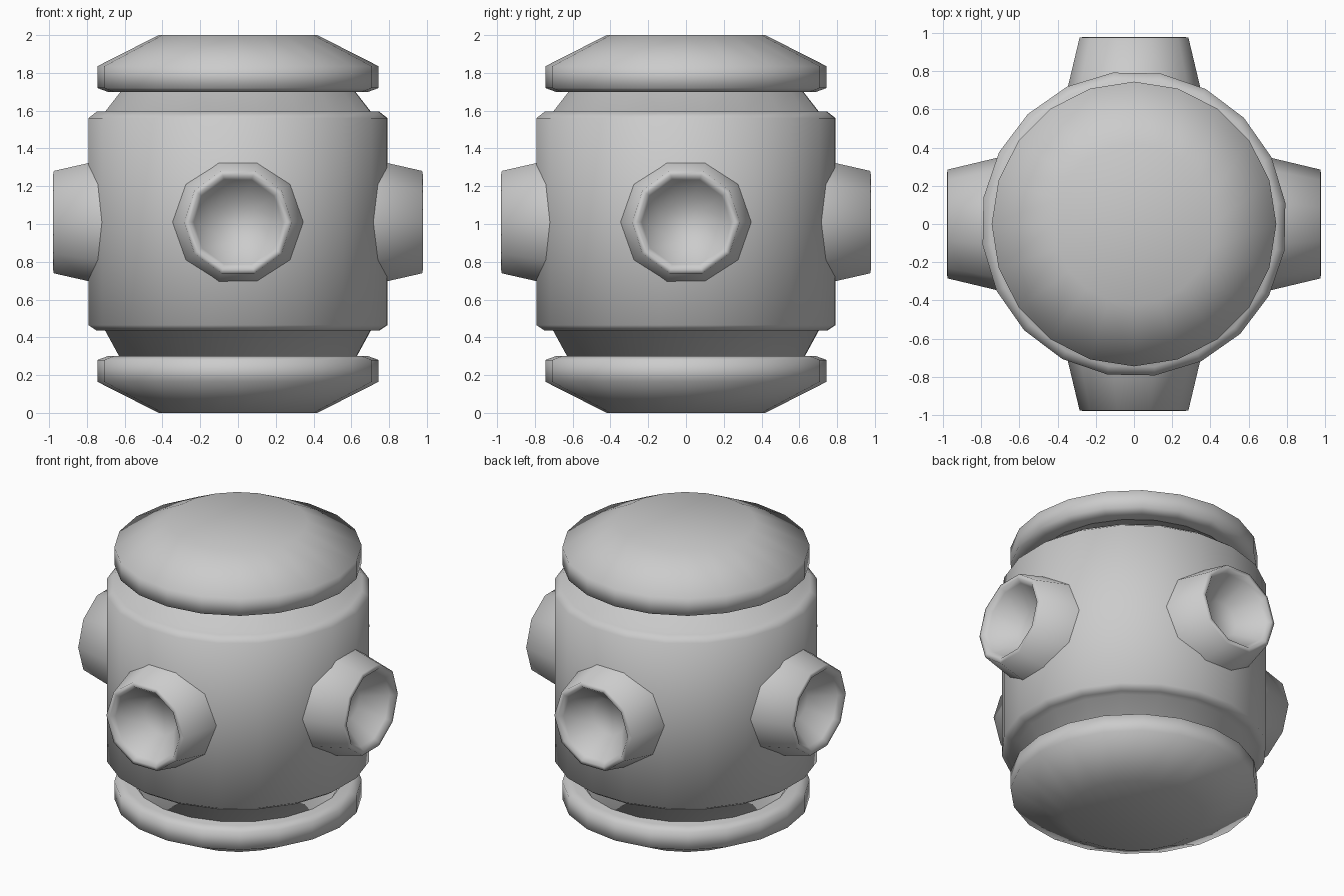
import bpy, bmesh, math
from mathutils import Matrix, Vector

if "Cube" in bpy.data.objects:
    bpy.data.objects.remove(bpy.data.objects["Cube"])


def lathe(name, profile, sides, offset=0.0, matrix=Matrix(), closed_caps=True):
    """Revolve (radius, height) points about z, then place with matrix."""
    bm = bmesh.new()
    rings = []
    for r, z in profile:
        ring = []
        for i in range(sides):
            a = math.radians(offset) + 2 * math.pi * i / sides
            ring.append(bm.verts.new(matrix @ Vector((r * math.cos(a), r * math.sin(a), z))))
        rings.append(ring)
    for a, b in zip(rings, rings[1:]):
        for i in range(sides):
            j = (i + 1) % sides
            bm.faces.new((a[i], a[j], b[j], b[i]))
    if closed_caps:
        bm.faces.new(rings[0][::-1])
        bm.faces.new(rings[-1])
    bmesh.ops.recalc_face_normals(bm, faces=bm.faces[:])
    mesh = bpy.data.meshes.new(name)
    bm.to_mesh(mesh)
    bm.free()
    obj = bpy.data.objects.new(name, mesh)
    bpy.context.collection.objects.link(obj)
    bpy.ops.object.select_all(action='DESELECT')
    obj.select_set(True)
    bpy.context.view_layer.objects.active = obj
    bpy.ops.object.shade_smooth_by_angle(angle=math.radians(70))
    return obj


# Main drum with tapered necks at both ends
lathe("drum_body", [(0.63, 0.29), (0.71, 0.435), (0.755, 0.435), (0.80, 0.465),
                    (0.80, 1.56), (0.755, 1.595), (0.71, 1.595), (0.62, 1.71)], 20, 8)

# Domed end caps, the top one mirrored from the bottom one
cap = [(0.42, 0.0), (0.745, 0.165), (0.745, 0.28), (0.69, 0.30)]
lathe("bottom_cap", cap, 20)
lathe("top_cap", [(r, 2.0 - z) for r, z in cap], 20)

# Four flared ports with funnel-shaped recesses
port = [(0.36, 0.66), (0.285, 0.975), (0.258, 0.98), (0.235, 0.95), (0.12, 0.81)]
for k, side in enumerate(("right", "back", "left", "front")):
    m = (Matrix.Translation((0, 0, 1.01)) @ Matrix.Rotation(k * math.pi / 2, 4, 'Z')
         @ Matrix.Rotation(math.pi / 2, 4, 'Y'))
    lathe(side + "_port", port, 10, 90, m)
